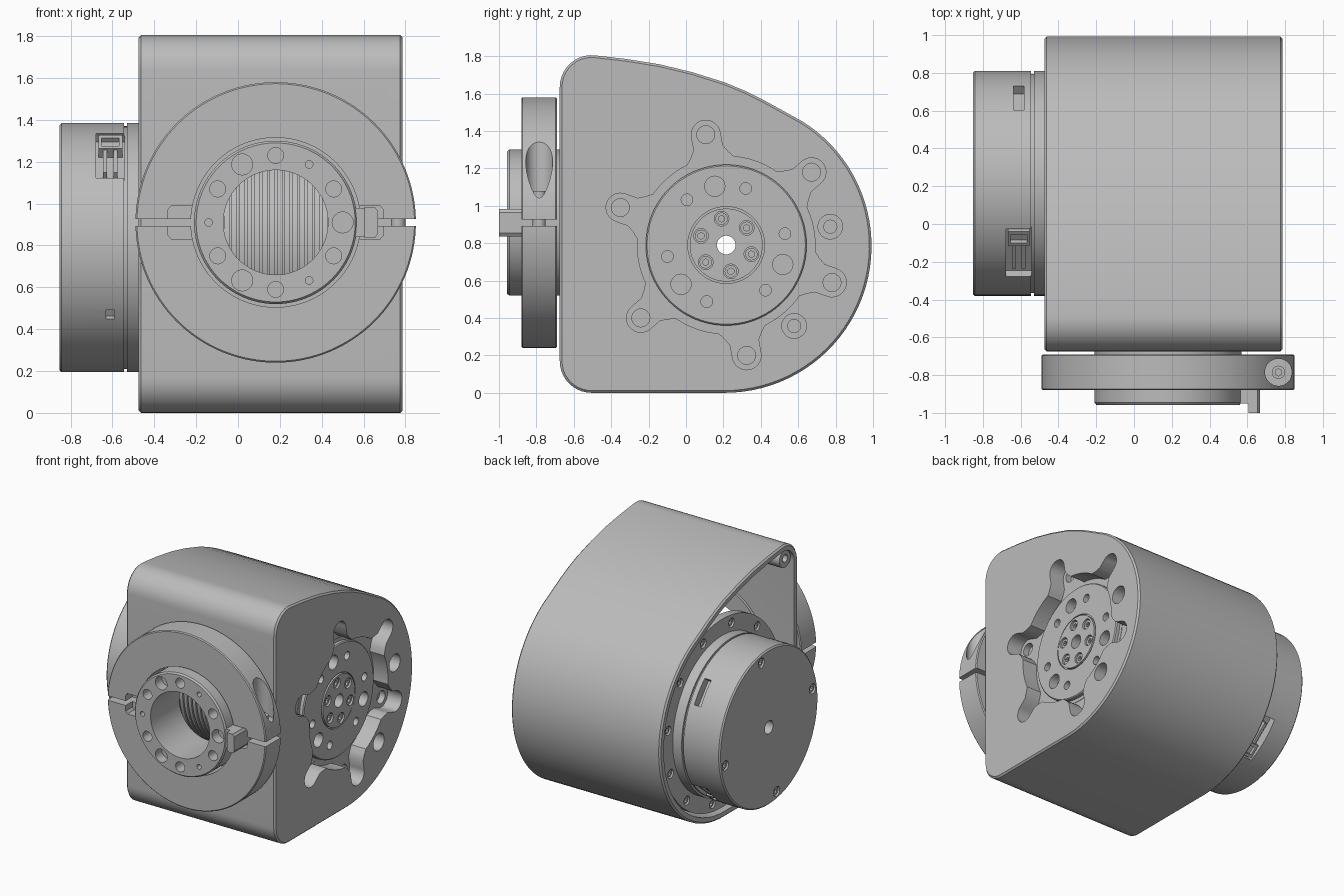
import bpy, bmesh, math
from mathutils import Matrix, Vector

if "Cube" in bpy.data.objects:
    bpy.data.objects.remove(bpy.data.objects["Cube"], do_unlink=True)

grey = bpy.data.materials.new("machined grey")
grey.use_nodes = True
grey.diffuse_color = (0.5, 0.5, 0.5, 1)
grey.node_tree.nodes["Principled BSDF"].inputs["Base Color"].default_value = (0.5, 0.5, 0.5, 1)

# Frames: SIDE maps local (x, y, z) to world (y, z, x); FRONT looks along -y
SIDE = Matrix(((0, 0, 1, 0), (1, 0, 0, 0), (0, 1, 0, 0), (0, 0, 0, 1)))
AXLE = Matrix.Translation((0, 0.215, 0.79)) @ SIDE
FRONT = Matrix.Translation((0.18, 0, 0.91)) @ Matrix.Rotation(math.pi / 2, 4, 'X')
WORLD = Matrix.Identity(4)
parts = []


def finish(name, bm, frame):
    bmesh.ops.transform(bm, matrix=frame, verts=bm.verts)
    bmesh.ops.recalc_face_normals(bm, faces=bm.faces)
    mesh = bpy.data.meshes.new(name)
    bm.to_mesh(mesh)
    bm.free()
    mesh.materials.append(grey)
    ob = bpy.data.objects.new(name, mesh)
    bpy.context.collection.objects.link(ob)
    parts.append(ob)
    return ob


def prism(name, pts, h0, h1, frame):
    bm = bmesh.new()
    face = bm.faces.new([bm.verts.new((x, y, h0)) for x, y in pts])
    top = bmesh.ops.extrude_face_region(bm, geom=[face])["geom"]
    bmesh.ops.translate(bm, vec=(0, 0, h1 - h0),
                        verts=[v for v in top if isinstance(v, bmesh.types.BMVert)])
    return finish(name, bm, frame)


def lathe(name, profile, frame, n=96):
    bm = bmesh.new()
    rings = []
    for i in range(n):
        a = math.tau * i / n
        rings.append([bm.verts.new((r * math.cos(a), r * math.sin(a), h)) for r, h in profile])
    m = len(profile)
    for i in range(n):
        p, q = rings[i], rings[(i + 1) % n]
        for j in range(m):
            k = (j + 1) % m
            bm.faces.new((p[j], q[j], q[k], p[k]))
    return finish(name, bm, frame)


def pegs(name, spots, r, h0, h1, frame, n=24, r_top=None):
    bm = bmesh.new()
    for x, y in spots:
        bmesh.ops.create_cone(bm, cap_ends=True, segments=n, radius1=r, radius2=r_top or r,
                              depth=h1 - h0, matrix=Matrix.Translation((x, y, (h0 + h1) / 2)))
    return finish(name, bm, frame)


def box(name, size, frame):
    bm = bmesh.new()
    bmesh.ops.create_cube(bm, size=1)
    bmesh.ops.scale(bm, vec=size, verts=bm.verts)
    return finish(name, bm, frame)


def bake(ob):
    dg = bpy.context.evaluated_depsgraph_get()
    mesh = bpy.data.meshes.new_from_object(ob.evaluated_get(dg))
    ob.modifiers.clear()
    ob.data = mesh


def cut(ob, *cutters):
    for c in cutters:
        mod = ob.modifiers.new("cut", 'BOOLEAN')
        mod.operation, mod.solver, mod.object = 'DIFFERENCE', 'EXACT', c
        bake(ob)
        parts.remove(c)
        bpy.data.objects.remove(c, do_unlink=True)


def polar(r, start, count, step=None):
    step = step or 360 / count
    return [(r * math.cos(math.radians(start + step * i)),
             r * math.sin(math.radians(start + step * i))) for i in range(count)]


def arc(cx, cy, r, a0, a1, n):
    return [(cx + x, cy + y) for x, y in polar(r, a0, n + 1, (a1 - a0) / n)]


def inset(pts, d):
    out = []
    for i, p in enumerate(pts):
        t = (Vector(pts[(i + 1) % len(pts)]) - Vector(pts[i - 1])).normalized()
        out.append((p[0] - t.y * d, p[1] + t.x * d))
    return out


def bolts(name, spots, r, h0, h1, frame):
    """Socket head screws whose heads end at h1 (h0 is the buried end)."""
    heads = pegs(name, spots, r, h0, h1, frame)
    d = 0.02 if h1 > h0 else -0.02
    cut(heads, pegs("socket", spots, r * 0.55, h1 - d, h1 + d, frame, 6))


# Housing: rounded shell, open on the drive side
outline = (arc(-0.505, 0.17, 0.17, 180, 270, 10)
           + arc(0.207, 0.785, 0.785, -90, 58, 40)
           + [(0.41, 1.568), (0.31, 1.617), (0.206, 1.66), (0.03, 1.715),
              (-0.14, 1.756), (-0.32, 1.785)]
           + arc(-0.505, 1.635, 0.17, 82, 180, 10))
housing = prism("housing", outline, -0.475, 0.787, SIDE)
bev = housing.modifiers.new("bevel", 'BEVEL')
bev.width, bev.segments, bev.angle_limit = 0.012, 1, 1.0
bake(housing)
cut(housing,
    prism("cavity", inset(outline, 0.045), -0.6, 0.58, SIDE),
    pegs("pocket", [(0, 0)], 0.475, 0.665, 0.9, AXLE, 96),
    pegs("output_bore", [(0, 0)], 0.455, 0.5, 0.9, AXLE, 96),
    pegs("front_bore", [(0, 0)], 0.3, 0.5, 0.8, FRONT, 64))

# Six lobes around the output pocket, each with a bolt hole
lobe = ([(0.44, -0.14), (0.49, -0.1), (0.53, -0.077)] + arc(0.6, 0, 0.077, -90, 90, 16)
        + [(0.53, 0.077), (0.49, 0.1), (0.44, 0.14)])
for i in range(6):
    turn = AXLE @ Matrix.Rotation(math.radians(40.5 + 60 * i), 4, 'Z')
    cut(housing, prism("lobe", lobe, 0.665, 0.9, turn))
cut(housing,
    pegs("lobe_holes", polar(0.6, 40.5, 6), 0.048, 0.62, 0.7, AXLE),
    pegs("screw_bores", polar(0.565, 10, 2, -60), 0.066, 0.70, 0.9, AXLE),
    pegs("screw_tips", polar(0.565, 10, 2, -60), 0.035, 0.62, 0.71, AXLE))

# Corner bosses inside the shell
for label, z in (("upper", 1.68), ("lower", 0.125)):
    boss = pegs(label + "_corner_boss", [(-0.555, z)], 0.07, -0.45, 0.58, SIDE)
    cut(boss, pegs("hole", [(-0.555, z)], 0.028, -0.5, -0.38, SIDE))

# Output disc with hub, dowel holes and screws
disc = lathe("output_disc", [(0.05, 0.55), (0.455, 0.55), (0.455, 0.668), (0.43, 0.668),
                             (0.43, 0.693), (0.423, 0.7), (0.205, 0.7), (0.205, 0.685),
                             (0.195, 0.685), (0.195, 0.705), (0.05, 0.705)], AXLE)
cut(disc,
    pegs("large_holes", polar(0.32, 101, 3), 0.054, 0.63, 0.8, AXLE),
    pegs("small_holes", polar(0.32, 11, 6), 0.031, 0.65, 0.8, AXLE),
    pegs("hub_holes", polar(0.143, 40, 6), 0.039, 0.66, 0.8, AXLE))
bolts("hub_screws", polar(0.143, 40, 6), 0.033, 0.65, 0.694, AXLE)

# Drive: rear drum, mounting flange and ribbed inner body in one turned piece
turned = [(0.05, -0.853), (0.585, -0.853), (0.595, -0.843), (0.595, -0.545), (0.58, -0.545),
          (0.58, -0.53), (0.595, -0.53), (0.595, -0.455), (0.72, -0.455), (0.72, -0.39)]
for i in range(26):
    x = -0.39 + 0.036 * i
    turned += [(0.52, x), (0.52, x + 0.026), (0.505, x + 0.026), (0.505, x + 0.036)]
drive = lathe("drive_drum", turned + [(0.05, turned[-1][1])], AXLE)
cut(drive,
    pegs("cap_holes", polar(0.535, 80, 4), 0.037, -0.9, -0.82, AXLE),
    pegs("flange_holes", polar(0.66, 10, 12), 0.034, -0.5, -0.42, AXLE))
bolts("cap_screws", polar(0.535, 80, 4), 0.03, -0.81, -0.843, AXLE)
bolts("flange_screws", polar(0.66, 10, 12), 0.027, -0.41, -0.445, AXLE)


def on_drum(angle, r, x=-0.61, shift=0.0):
    turn = Matrix.Rotation(math.radians(angle), 4, 'Z')
    return AXLE @ turn @ Matrix.Translation((r, shift, x))


# Cable sockets, a slot and a vent in the drum wall
for label, angle in (("upper", 130), ("lower", -50)):
    cut(drive, box("socket_pocket", (0.16, 0.33, 0.135), on_drum(angle, 0.6)))
    shell = box(label + "_cable_socket", (0.06, 0.1, 0.115), on_drum(angle, 0.545, shift=-0.1))
    cut(shell, box("opening", (0.04, 0.06, 0.085), on_drum(angle, 0.57, shift=-0.1)))
    for side in (-1, 1):
        box(label + "_socket_prong", (0.05, 0.17, 0.02),
            on_drum(angle, 0.54, -0.61 + side * 0.025, 0.03))
cut(drive, box("slot", (0.14, 0.2, 0.055), on_drum(39.5, 0.6)),
    box("vent", (0.06, 0.05, 0.04), on_drum(212.5, 0.6)))

# Front flange with its bolt circle
flange = lathe("front_flange", [(0.25, 0.61), (0.39, 0.61), (0.39, 0.945), (0.38, 0.957),
                                (0.25, 0.957)], FRONT)
cut(flange,
    pegs("bolt_holes", polar(0.32, 30, 6), 0.038, 0.86, 1, FRONT),
    pegs("wide_holes", polar(0.32, 0, 3), 0.05, 0.88, 1, FRONT),
    pegs("pin_holes", polar(0.32, 60, 3), 0.018, 0.88, 1, FRONT))

# Split clamp ring with notches and a tangent screw seat
clamp = lathe("clamp_ring", [(0.405, 0.69), (0.663, 0.69), (0.67, 0.697), (0.67, 0.873),
                             (0.663, 0.88), (0.405, 0.88)], FRONT, 128)
cut(clamp, box("split", (1.5, 0.034, 0.5), FRONT @ Matrix.Translation((0, 0, 0.8))))
notch = [(0.36, -0.06), (0.4, -0.078), (0.5, -0.078), (0.515, -0.06),
         (0.515, 0.06), (0.5, 0.078), (0.4, 0.078), (0.36, 0.06)]
cut(clamp, prism("left_notch", notch, 0.8, 0.95, FRONT),
    prism("right_notch", [(-x, y) for x, y in notch], 0.8, 0.95, FRONT),
    pegs("screw_seat", [(0.765, -0.785)], 0.072, 1.04, 1.5, WORLD, 32))
bolts("clamp_screw", [(0.765, -0.785)], 0.035, 0.7, 1.08, WORLD)

# Locating tab on the flange
prism("tab_base", [(0.375, -0.07), (0.44, -0.07), (0.44, 0.07), (0.375, 0.07)],
      0.75, 0.95, FRONT)
prism("locating_tab", [(0.425, -0.073), (0.475, -0.073), (0.488, -0.055), (0.488, 0.055),
                       (0.475, 0.073), (0.425, 0.073)], 0.75, 1.0, FRONT)

# Smooth round surfaces, keep machined edges crisp
bpy.ops.object.select_all(action='DESELECT')
for ob in parts:
    ob.select_set(True)
bpy.context.view_layer.objects.active = housing
bpy.ops.object.shade_smooth_by_angle(angle=math.radians(30))
